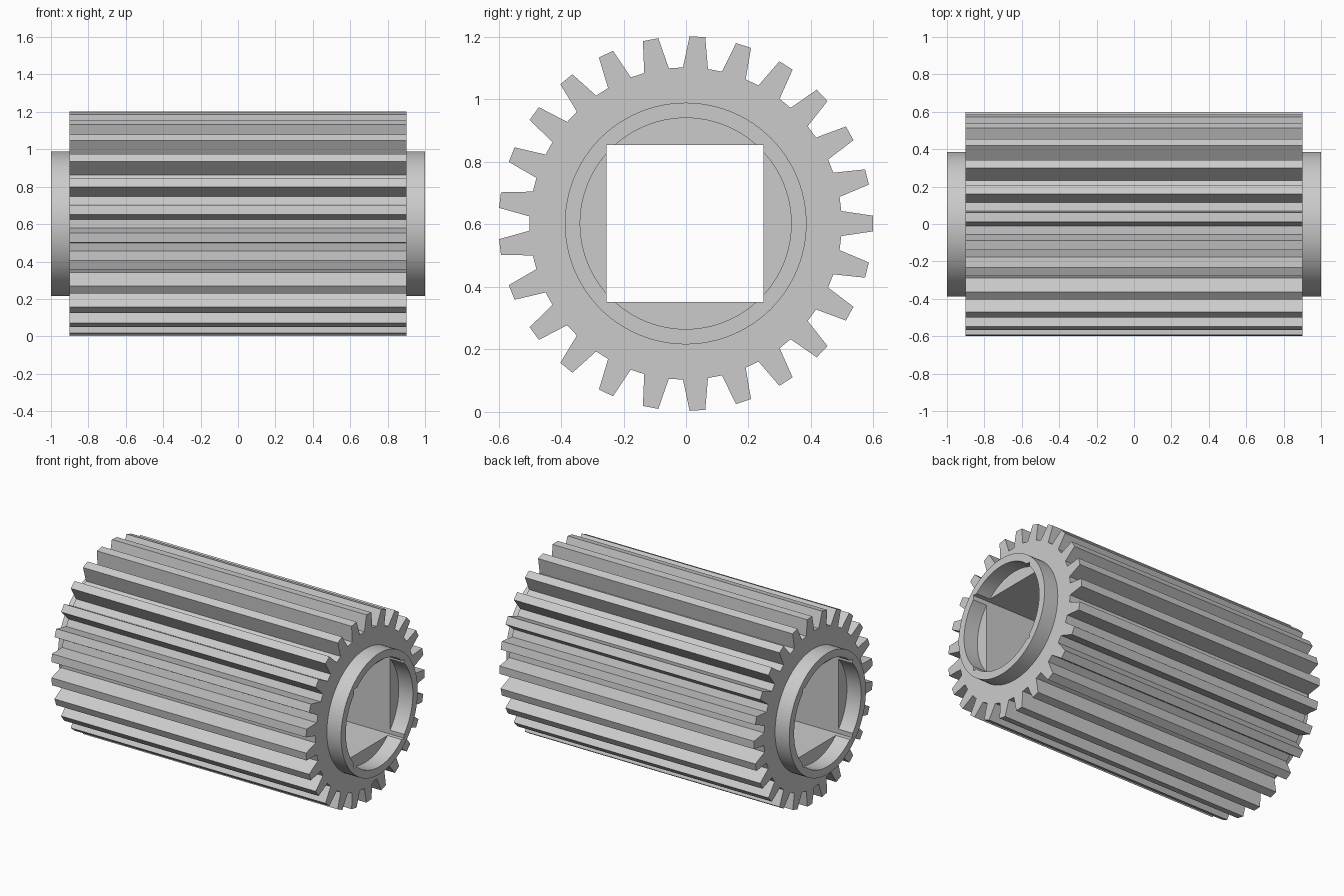
import bpy
import bmesh
from math import sin, cos, pi, radians

if "Cube" in bpy.data.objects:
    bpy.data.objects.remove(bpy.data.objects["Cube"], do_unlink=True)

CENTRE_Y, CENTRE_Z = -0.001, 0.602
TEETH = 25

steel = bpy.data.materials.new("grey_steel")
steel.use_nodes = True
steel.diffuse_color = (0.6, 0.6, 0.6, 1)
steel.node_tree.nodes["Principled BSDF"].inputs["Base Color"].default_value = (0.6, 0.6, 0.6, 1)


def polar(radius, angle):
    return radius * cos(angle), radius * sin(angle)


def circle(radius, sides=96):
    return [polar(radius, 2 * pi * i / sides) for i in range(sides)]


def loft(name, sections, closed=False):
    """Join (x, outline) sections along x, either capped or closed into a ring."""
    bm = bmesh.new()
    loops = [[bm.verts.new((x, CENTRE_Y + y, CENTRE_Z + z)) for y, z in outline]
             for x, outline in sections]
    pairs = list(zip(loops, loops[1:]))
    if closed:
        pairs.append((loops[-1], loops[0]))
    else:
        bm.faces.new(loops[0])
        bm.faces.new(loops[-1])
    for a, b in pairs:
        for i in range(len(a)):
            j = (i + 1) % len(a)
            bm.faces.new((a[i], a[j], b[j], b[i]))
    bmesh.ops.recalc_face_normals(bm, faces=bm.faces)
    mesh = bpy.data.meshes.new(name)
    bm.to_mesh(mesh)
    bm.free()
    mesh.materials.append(steel)
    obj = bpy.data.objects.new(name, mesh)
    bpy.context.collection.objects.link(obj)
    return obj


def select_only(obj):
    bpy.ops.object.select_all(action="DESELECT")
    obj.select_set(True)
    bpy.context.view_layer.objects.active = obj


# Toothed body: tapered teeth around a straight prism
root, tip = radians(4.6), radians(2.4)
outline = []
for i in range(TEETH):
    middle = 2 * pi * i / TEETH
    for radius, offset in ((0.5, -root), (0.6, -tip), (0.6, tip), (0.5, root)):
        outline.append(polar(radius, middle + offset))
gear = loft("gear_body", [(-0.9, outline), (0.9, outline)])

# Round collars on both ends
outer, inner = circle(0.387), circle(0.338)
collars = [
    loft(name, [(side * 0.9, outer), (side, outer), (side, inner), (side * 0.9, inner)], closed=True)
    for name, side in (("left_collar", 1), ("right_collar", -1))
]

# Square bore through everything, its corners notching the collars
half = 0.252
square = [(-half, -half), (half, -half), (half, half), (-half, half)]
cutter = loft("bore_cutter", [(-1.2, square), (1.2, square)])
cutter.location.y = -0.002
cutter.hide_render = True

for part in [gear] + collars:
    select_only(part)
    cut = part.modifiers.new("square_bore", "BOOLEAN")
    cut.operation = "DIFFERENCE"
    cut.solver = "EXACT"
    cut.object = cutter
    bpy.ops.object.modifier_apply(modifier=cut.name)

bpy.data.objects.remove(cutter, do_unlink=True)

for collar in collars:
    select_only(collar)
    bpy.ops.object.shade_smooth_by_angle(angle=radians(30))
